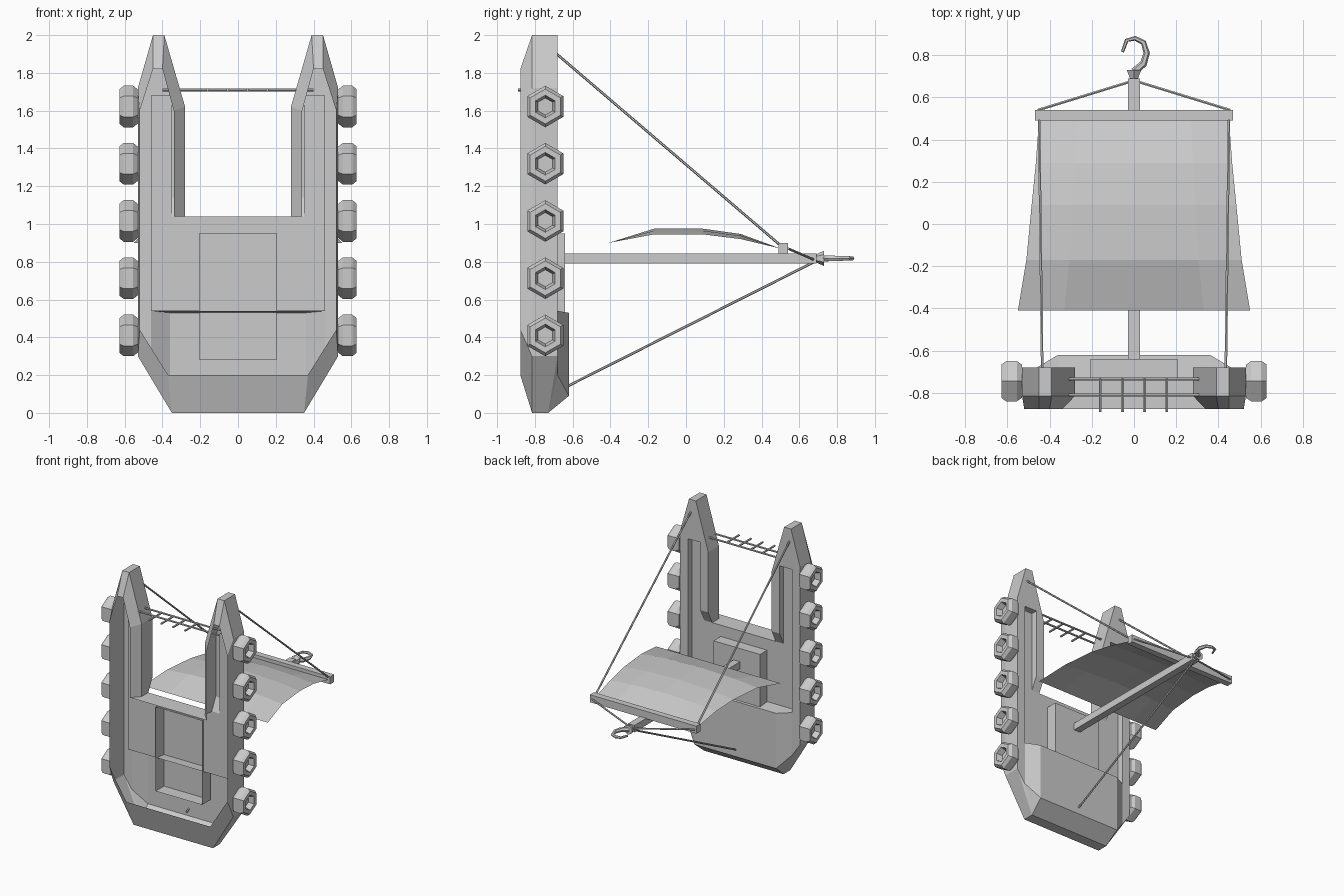
import bpy, bmesh, math
from mathutils import Vector

if "Cube" in bpy.data.objects:
    bpy.data.objects.remove(bpy.data.objects["Cube"])

grey = bpy.data.materials.new("light grey")
grey.use_nodes = True
grey.diffuse_color = (0.6, 0.6, 0.6, 1)
grey.node_tree.nodes["Principled BSDF"].inputs["Base Color"].default_value = (0.6, 0.6, 0.6, 1)


def finish(bm, name, weld=True):
    if weld:
        bmesh.ops.remove_doubles(bm, verts=bm.verts, dist=0.0005)
        bmesh.ops.recalc_face_normals(bm, faces=bm.faces)
    me = bpy.data.meshes.new(name)
    bm.to_mesh(me)
    bm.free()
    me.materials.append(grey)
    ob = bpy.data.objects.new(name, me)
    bpy.context.collection.objects.link(ob)
    return ob


def face(bm, pts):
    bm.faces.new([bm.verts.new(p) for p in pts])


def both(bm, pts):
    """Add a face and its mirror across x."""
    face(bm, pts)
    face(bm, [(-x, y, z) for x, y, z in reversed(pts)])


def box(name, x, y, z):
    bm = bmesh.new()
    bmesh.ops.create_cube(bm, size=1)
    for v in bm.verts:
        v.co = [r[0] + (c + 0.5) * (r[1] - r[0]) for c, r in zip(v.co, (x, y, z))]
    return finish(bm, name)


def rod(name, a, b, r, sides=6):
    a, b = Vector(a), Vector(b)
    bm = bmesh.new()
    bmesh.ops.create_cone(bm, cap_ends=True, segments=sides, radius1=r, radius2=r, depth=(b - a).length)
    rot = (b - a).to_track_quat('Z', 'Y')
    for v in bm.verts:
        v.co = rot @ v.co + (a + b) / 2
    return finish(bm, name)


# Hull shell, open at the front: back, middle and front rings of one half
DECK, RIM, STERN = -0.73, -0.68, -0.62
mid_xz = [(.35, 0), (.53, .3), (.53, 1.72), (.45, 2), (.39, 2), (.28, 1.62), (.28, 1.14), (.28, 1.04)]
front_xz = [(.37, .2), (.52, .44), (.52, 1.6), (.45, 1.82), (.40, 1.82), (.34, 1.6), (.34, 1.14), (.34, 1.04)]
back = [(x, DECK if z in (0, 1.04) else RIM, z) for x, z in mid_xz]
mid = [(x, -0.815, z) for x, z in mid_xz]
front = [(x, -0.877, z) for x, z in front_xz]
bm = bmesh.new()
for r0, r1 in ((back, mid), (mid, front)):
    for i in range(len(r0) - 1):
        both(bm, [r0[i], r0[i + 1], r1[i + 1], r1[i]])
    for i in (0, -1):
        (x0, y0, z0), (x1, y1, z1) = r0[i], r1[i]
        face(bm, [(-x0, y0, z0), (x0, y0, z0), (x1, y1, z1), (-x1, y1, z1)])

# Rear rim around the sunken deck
tl, tr = (.35, RIM, 1.68), (.46, RIM, 1.68)
il, ir = (.35, RIM, 1.14), (.46, RIM, .54)
both(bm, [back[1], back[2], tr, ir])
both(bm, [back[2], back[3], back[4], back[5], tl, tr])
both(bm, [back[5], back[6], il, tl])
both(bm, [back[6], back[7], (.35, DECK, 1.04), il])


def sunk(p):
    return (p[0], DECK, p[2])


for a, b in ((ir, tr), (tr, tl), (tl, il)):
    both(bm, [a, b, sunk(b), sunk(a)])
both(bm, [il, sunk(il), (.35, DECK, 1.04)])

# Deck floor, left open behind the mast housing
W, H = .205, .95
both(bm, [(.35, DECK, 1.04), (.46, DECK, 1.04), sunk(tr), sunk(tl)])
both(bm, [(W, DECK, .54), (.46, DECK, .54), (.46, DECK, 1.04), (W, DECK, 1.04)])
face(bm, [(-W, DECK, H), (W, DECK, H), (W, DECK, 1.04), (-W, DECK, 1.04)])

# Raised stern
s_top, s_low, s_side = (.36, STERN, .53), (.36, STERN, .09), (.46, RIM, .2)


def mirror(p):
    return (-p[0], p[1], p[2])


face(bm, [s_top, s_low, mirror(s_low), mirror(s_top)])
face(bm, [s_low, back[0], mirror(back[0]), mirror(s_low)])
both(bm, [ir, s_side, s_low, s_top])
both(bm, [s_side, back[0], s_low])
both(bm, [back[1], ir, s_side])
both(bm, [back[1], s_side, back[0]])
both(bm, [ir, s_top, (.36, DECK, .54), (.46, DECK, .54)])
face(bm, [s_top, mirror(s_top), (-.36, DECK, .54), (-W, DECK, .54), (W, DECK, .54), (.36, DECK, .54)])
finish(bm, "hull")

# Mast housing, a box open at the front
bm = bmesh.new()
f, r = -0.745, -0.64
corners = [(-W, .28), (W, .28), (W, H), (-W, H)]
for i in range(4):
    (x0, z0), (x1, z1) = corners[i], corners[(i + 1) % 4]
    face(bm, [(x0, f, z0), (x1, f, z1), (x1, r, z1), (x0, r, z0)])
face(bm, [(x, r, z) for x, z in corners])
finish(bm, "mast_housing")

# Hexagonal shields along both sides
profile = [(.53, .09), (.555, .11), (.605, .11), (.628, .092), (.628, .06), (.585, .045)]
for side, label in ((1, "left"), (-1, "right")):
    for n in range(5):
        bm = bmesh.new()
        rings = []
        for x, rad in profile:
            rings.append([bm.verts.new((side * x, -.745 + rad * math.sin(k * math.pi / 3),
                                        .41 + .303 * n + rad * math.cos(k * math.pi / 3))) for k in range(6)])
        for a, b in zip(rings, rings[1:]):
            for k in range(6):
                bm.faces.new([a[k], a[(k + 1) % 6], b[(k + 1) % 6], b[k]])
        bm.faces.new(rings[0])
        bm.faces.new(rings[-1])
        finish(bm, f"{label}_shield_{n + 1}")

# Mast, yard and rigging
box("mast", (-.028, .028), (-.64, .69), (.79, .845))
box("yard", (-.47, .47), (.49, .54), (.84, .9))
for s, label in ((1, "left"), (-1, "right")):
    rod(f"{label}_upper_rope", (s * .435, -.69, 1.905), (s * .45, .52, .87), .007)
    rod(f"{label}_yard_stay", (s * .455, .54, .87), (0, .68, .81), .007)
rod("lower_rope", (0, -.65, .13), (0, .68, .8), .007)

# Billowing sail
bm = bmesh.new()
grid = []
for y, z, w, drop in ((-.41, .9, .55, 0), (-.17, .975, .51, .03), (.09, .975, .485, .03),
                      (.29, .947, .465, .027), (.5, .87, .45, 0)):
    grid.append([bm.verts.new((u * w, y, z - drop * u * u)) for u in (-1, -.6, 0, .6, 1)])
for a, b in zip(grid, grid[1:]):
    for k in range(4):
        bm.faces.new([a[k], a[k + 1], b[k + 1], b[k]])
finish(bm, "sail", weld=False)

# Hook on the mast tip
bm = bmesh.new()
bmesh.ops.create_cone(bm, cap_ends=True, segments=6, radius1=.022, radius2=.04, depth=.04)
for v in bm.verts:
    v.co = (v.co.x, .71 + v.co.z, .818 + v.co.y)
finish(bm, "hook_collar")
path = [(0, .72), (.045, .76), (.06, .81), (.045, .86), (.005, .88), (-.035, .87), (-.055, .815)]
bm = bmesh.new()
rings = []
for i, (x, y) in enumerate(path):
    (ax, ay), (bx, by) = path[max(i - 1, 0)], path[min(i + 1, len(path) - 1)]
    out = Vector((by - ay, ax - bx, 0)).normalized()
    rad = .019 * (1 - .1 * i)
    rings.append([bm.verts.new(Vector((x, y, .818)) + rad * (out * math.cos(t) + Vector((0, 0, math.sin(t)))))
                  for t in (k * math.pi / 3 for k in range(6))])
for a, b in zip(rings, rings[1:]):
    for k in range(6):
        bm.faces.new([a[k], a[(k + 1) % 6], b[(k + 1) % 6], b[k]])
bm.faces.new(rings[0])
bm.faces.new(rings[-1])
finish(bm, "hook")

# Ladder rack between the prows
for i, y in enumerate((-.735, -.81)):
    rod(f"rack_bar_{i + 1}", (-.4, y, 1.71), (.4, y, 1.71), .008)
for i in range(4):
    x = -.16 + .105 * i
    rod(f"rack_rung_{i + 1}", (x, -.73, 1.71), (x, -.89, 1.71), .008)
